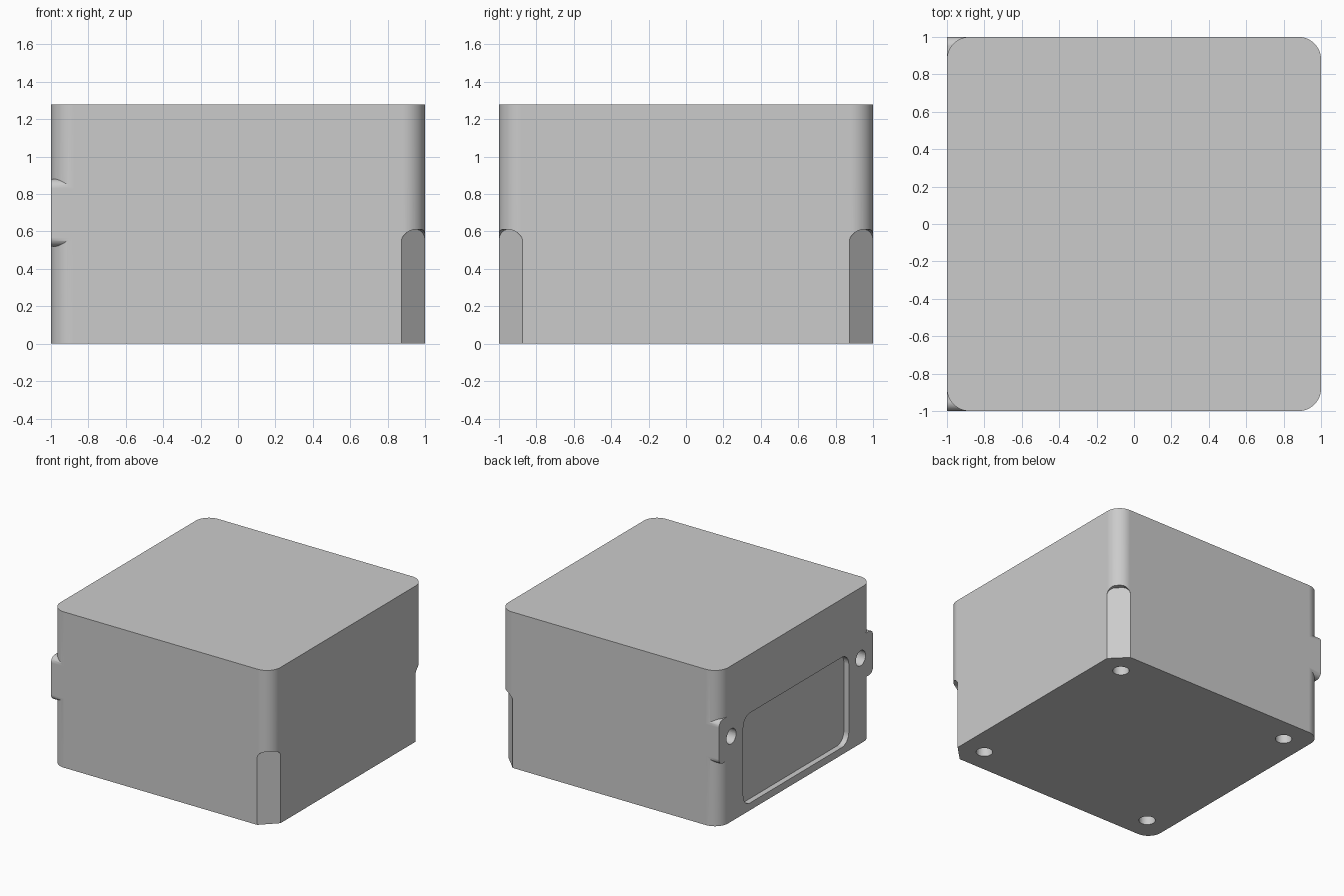
import bpy
import bmesh
import math
from mathutils import Matrix, Vector

cube = bpy.data.objects.get("Cube")
if cube:
    bpy.data.objects.remove(cube, do_unlink=True)

HEIGHT = 1.28
CORNER = 0.12

grey = bpy.data.materials.new("plain grey")
grey.use_nodes = True
grey.diffuse_color = (0.6, 0.6, 0.6, 1)
grey.node_tree.nodes["Principled BSDF"].inputs["Base Color"].default_value = grey.diffuse_color


def prism(name, base, normal, width, height, radius, depth, steps=12):
    """Rounded rectangle centred on base, extruded along normal."""
    n = Vector(normal).normalized()
    up = Vector((0, 1, 0)) if abs(n.z) > 0.9 else Vector((0, 0, 1))
    u = up.cross(n)
    frame = Matrix((u, up, n)).transposed()
    bm = bmesh.new()
    outline = []
    for quarter, (sx, sy) in enumerate(((1, 1), (-1, 1), (-1, -1), (1, -1))):
        for i in range(steps + 1):
            a = (quarter + i / steps) * math.pi / 2
            x = sx * (width / 2 - radius) + radius * math.cos(a)
            y = sy * (height / 2 - radius) + radius * math.sin(a)
            outline.append(bm.verts.new(Vector(base) + frame @ Vector((x, y, 0))))
    face = bm.faces.new(outline)
    extruded = bmesh.ops.extrude_face_region(bm, geom=[face])["geom"]
    verts = [g for g in extruded if isinstance(g, bmesh.types.BMVert)]
    bmesh.ops.translate(bm, verts=verts, vec=n * depth)
    bmesh.ops.recalc_face_normals(bm, faces=bm.faces)
    mesh = bpy.data.meshes.new(name)
    bm.to_mesh(mesh)
    bm.free()
    mesh.materials.append(grey)
    obj = bpy.data.objects.new(name, mesh)
    bpy.context.collection.objects.link(obj)
    return obj


def combine(target, tool, operation):
    """Apply a boolean and discard the tool."""
    tool.hide_render = True
    mod = target.modifiers.new(tool.name, "BOOLEAN")
    mod.operation = operation
    mod.solver = "EXACT"
    mod.object = tool
    bpy.context.view_layer.objects.active = target
    bpy.ops.object.modifier_apply(modifier=mod.name)
    bpy.data.objects.remove(tool, do_unlink=True)


# Main block with rounded upright corners
body = prism("box_body", (0, 0, 0), (0, 0, 1), 2, 2, CORNER, HEIGHT, 16)

for side in (-1, 1):
    # Square lugs filling the right-hand corners, with screw holes
    lug = prism("corner_lug", (-1, side * 0.85, 0.7), (1, 0, 0), 0.3, 0.36, 0.05, 0.2)
    combine(body, lug, "UNION")
    hole = prism("lug_hole", (-1.1, side * 0.84, 0.7), (1, 0, 0), 0.124, 0.124, 0.0618, 0.4)
    combine(body, hole, "DIFFERENCE")

    # Flat round-topped reliefs on the left-hand corners
    flat = 1 - 0.0625
    relief = prism("corner_relief", (flat, side * flat, 0.205), (1, side, 0),
                   0.18, 0.81, 0.065, 0.3)
    combine(body, relief, "DIFFERENCE")

    # Screw holes in the underside
    for x in (-0.8, 0.8):
        hole = prism("base_hole", (x, side * 0.8, -0.1), (0, 0, 1), 0.124, 0.124, 0.0618, 0.4)
        combine(body, hole, "DIFFERENCE")

# Shallow rounded recess on the right side
recess = prism("side_recess", (-1.1, 0, 0.43), (1, 0, 0), 1.37, 0.74, 0.09, 0.145)
combine(body, recess, "DIFFERENCE")

# Smooth curves, crisp edges
bpy.ops.object.select_all(action="DESELECT")
body.select_set(True)
bpy.context.view_layer.objects.active = body
bpy.ops.object.shade_smooth_by_angle(angle=math.radians(25))
weighted = body.modifiers.new("flat_face_normals", "WEIGHTED_NORMAL")
weighted.keep_sharp = True
